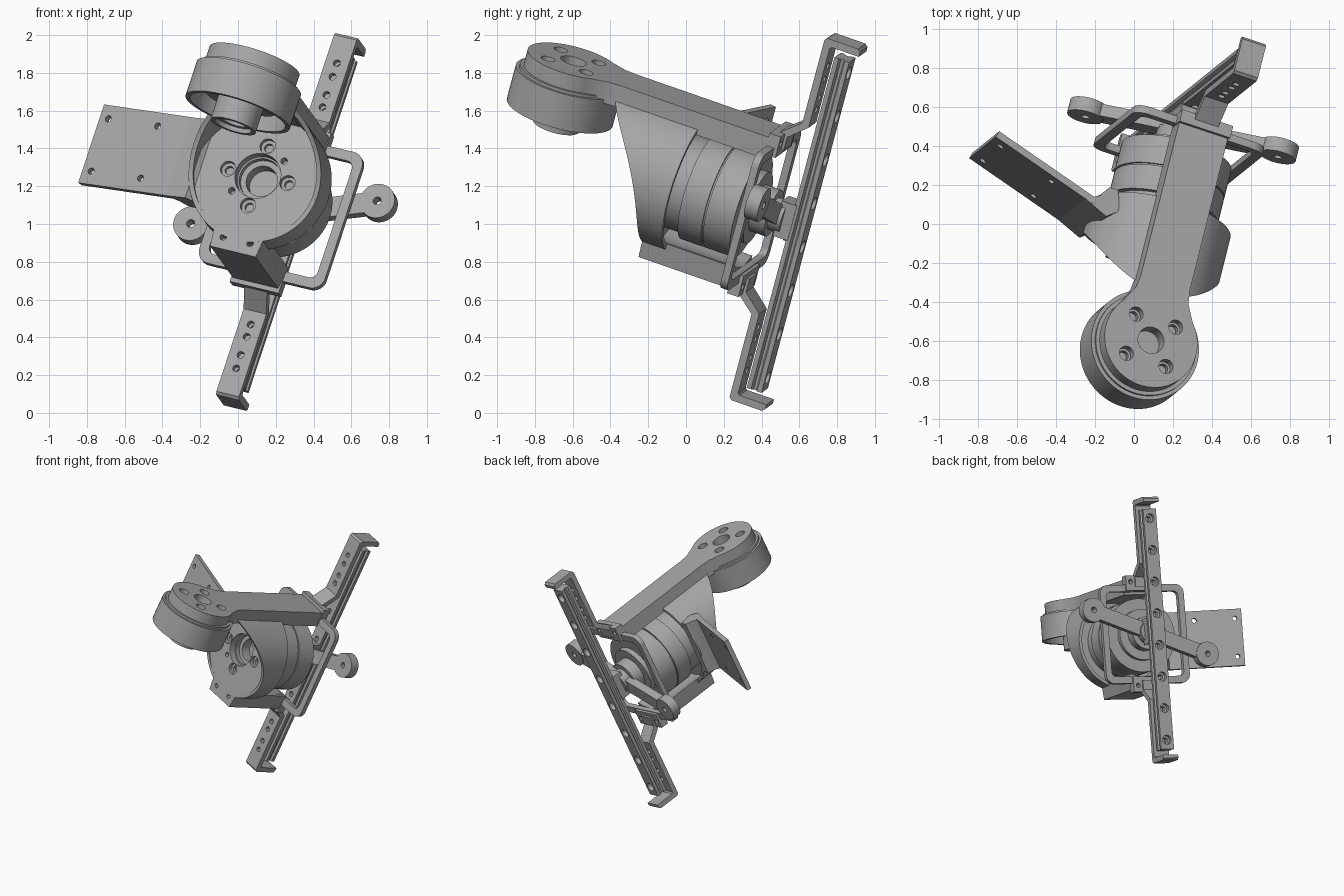
import bpy, bmesh
from math import sin, cos, pi, radians
from mathutils import Vector, Matrix, geometry

cube = bpy.data.objects.get("Cube")
if cube:
    bpy.data.objects.remove(cube)

# Tilted frame of the whole mechanism: motor axis, rail direction, cross axis
motor_axis = Vector((0.23, 0.919, -0.32)).normalized()
rail_axis = Vector((0.307, 0.257, 0.917))
rail_axis = (rail_axis - motor_axis * rail_axis.dot(motor_axis)).normalized()
cross_axis = motor_axis.cross(rail_axis)
FRAME = Matrix((cross_axis, motor_axis, rail_axis)).transposed().to_4x4()
FRAME.translation = (0.105, -0.105, 1.255)

grey = bpy.data.materials.new("machine grey")
grey.use_nodes = True
colour = (0.38, 0.38, 0.38, 1)
grey.diffuse_color = colour
grey.node_tree.nodes["Principled BSDF"].inputs["Base Color"].default_value = colour
parts = []


def place(axis, u, v, w):
    return {"x": (w, u, v), "y": (u, w, v), "z": (u, v, w)}[axis]


def add_prism(bm, pts, axis, lo, hi):
    """Extrude a 2D outline along an axis."""
    a = [bm.verts.new(place(axis, u, v, lo)) for u, v in pts]
    b = [bm.verts.new(place(axis, u, v, hi)) for u, v in pts]
    bm.faces.new(a)
    bm.faces.new(b[::-1])
    for i in range(len(pts)):
        j = (i + 1) % len(pts)
        bm.faces.new((a[i], b[i], b[j], a[j]))


def finish(name, bm):
    bmesh.ops.recalc_face_normals(bm, faces=bm.faces)
    mesh = bpy.data.meshes.new(name)
    bm.to_mesh(mesh)
    bm.free()
    obj = bpy.data.objects.new(name, mesh)
    bpy.context.collection.objects.link(obj)
    mesh.materials.append(grey)
    parts.append(obj)
    return obj


def prism(name, pts, axis, lo, hi):
    bm = bmesh.new()
    add_prism(bm, pts, axis, lo, hi)
    return finish(name, bm)


def arc(cu, cv, r, start=0, end=360, n=48):
    full = end - start == 360
    steps = n if full else n + 1
    return [(cu + r * cos(radians(start + (end - start) * i / n)),
             cv + r * sin(radians(start + (end - start) * i / n))) for i in range(steps)]


def hull(circles):
    """Convex outline wrapped round a set of circles."""
    pts = [p for c in circles for p in arc(*c, n=32)]
    return [pts[i] for i in geometry.convex_hull_2d([Vector(p) for p in pts])]


def rect(u, v):
    return [(-u, -v), (u, -v), (u, v), (-u, v)]


def rounded(u, v, r):
    return hull([(a * (u - r), b * (v - r), r) for a in (-1, 1) for b in (-1, 1)])


def disc(name, axis, cu, cv, r, lo, hi):
    return prism(name, arc(cu, cv, r, n=64), axis, lo, hi)


def cut(obj, outlines, axis, lo, hi):
    """Subtract extruded outlines from a part."""
    bm = bmesh.new()
    for pts in outlines:
        add_prism(bm, pts, axis, lo, hi)
    cutter = finish("cutter", bm)
    parts.remove(cutter)
    cutter.hide_render = True
    mod = obj.modifiers.new("cut", "BOOLEAN")
    mod.operation, mod.solver, mod.object = "DIFFERENCE", "EXACT", cutter
    with bpy.context.temp_override(object=obj, active_object=obj):
        bpy.ops.object.modifier_apply(modifier=mod.name)
    bpy.data.objects.remove(cutter)


def bolt_circle(cu, cv, radius, r, first, count=4):
    return [arc(cu + radius * cos(first + 2 * pi * i / count),
                cv + radius * sin(first + 2 * pi * i / count), r, n=20) for i in range(count)]


# Upper arm with round motor mount
TIP = -0.65
outline = arc(0, TIP, 0.25, 140, 400) + [(0.145, -0.4), (0.135, -0.33), (0.135, 0.53),
                                         (-0.135, 0.53), (-0.135, -0.33), (-0.145, -0.4)]
arm = prism("upper_arm", outline, "z", 0.315, 0.435)
cut(arm, [arc(0, TIP, 0.07)] + bolt_circle(0, TIP, 0.155, 0.026, pi / 4), "z", 0.2, 0.5)
cut(arm, bolt_circle(0, TIP, 0.155, 0.038, pi / 4), "z", 0.385, 0.5)

# Upper motor: open bell, base ring, hollow hub
bell = disc("upper_motor_bell", "z", 0, TIP, 0.29, 0.14, 0.335)
cut(bell, [arc(0, TIP, 0.265)], "z", 0.1, 0.29)
cut(bell, [arc(0, TIP, 0.07)], "z", 0.1, 0.4)
disc("upper_motor_collar", "z", 0, TIP, 0.27, 0.33, 0.35)
stator = disc("upper_motor_stator", "z", 0, TIP, 0.2, 0.2, 0.3)
hub = disc("upper_motor_hub", "z", 0, TIP, 0.125, 0.06, 0.3)
cut(hub, [arc(0, TIP, 0.1)], "z", 0, 0.085)
for body in (stator, hub):
    cut(body, [arc(0, TIP, 0.07)], "z", 0, 0.4)

# Housing tube with swept front edge
bm = bmesh.new()
N = 96
rings = []
for r, front in ((0.37, True), (0.37, False), (0.345, False), (0.345, True)):
    ring = []
    for i in range(N):
        x, z = r * cos(2 * pi * i / N), r * sin(2 * pi * i / N)
        sweep = -0.37 * ((z + 0.37) / 0.74) ** 2.5
        ring.append(bm.verts.new((x, sweep if front else 0.135, z)))
    rings.append(ring)
for k in range(4):
    a, b = rings[k], rings[(k + 1) % 4]
    for i in range(N):
        j = (i + 1) % N
        bm.faces.new((a[i], a[j], b[j], b[i]))
finish("housing_tube", bm)

# Housing face plate with bolt holes
plate = disc("housing_face", "y", 0, 0, 0.35, 0, 0.06)
cut(plate, [arc(0, 0, 0.125)] + bolt_circle(0, 0, 0.17, 0.024, 0)
    + bolt_circle(0, 0, 0.16, 0.018, pi / 4, 2), "y", -0.1, 0.1)
cut(plate, bolt_circle(0, 0, 0.17, 0.042, 0), "y", -0.1, 0.03)

# Main motor
core = disc("main_motor_stator", "y", 0, 0, 0.26, 0.055, 0.21)
cut(core, [arc(0, 0, 0.085)], "y", 0, 0.17)
cut(core, [arc(0, 0, 0.115)], "y", 0, 0.09)
disc("main_motor_front", "y", 0, 0, 0.29, 0.19, 0.325)
disc("main_motor_seam", "y", 0, 0, 0.28, 0.32, 0.34)
disc("main_motor_back", "y", 0, 0, 0.29, 0.335, 0.49)
disc("main_motor_cap", "y", 0, 0, 0.2, 0.48, 0.53)
disc("output_hub", "y", 0, 0, 0.13, 0.5, 0.62)

# Lower beam
beam = prism("lower_beam", [(-0.145, -0.31), (0.145, -0.31), (0.13, -0.435), (-0.13, -0.435)],
             "y", 0, 0.53)
cut(beam, [arc(s * 0.077, -0.37, 0.018, n=20) for s in (-1, 1)], "y", -0.1, 0.06)
cut(beam, [arc(0, 0, 0.335, n=64)], "y", 0.06, 0.6)

# Side mounting plate, turned slightly about the rail axis
side = prism("side_plate", [(-0.215, -0.225), (0.4, -0.225), (0.4, 0.225), (-0.215, 0.225)],
             "y", -0.018, 0.018)
cut(side, [arc(a * 0.16, b * 0.15, 0.018, n=20) for a in (-1, 1) for b in (-1, 1)], "y", -0.1, 0.1)
side.data.transform(Matrix.Translation((-0.797, 0.154, 0.011)) @ Matrix.Rotation(radians(-17), 4, "Z"))
prism("side_plate_bracket", [(-0.47, 0.035), (-0.34, -0.02), (-0.28, 0.03), (-0.31, 0.135),
                             (-0.36, 0.135), (-0.4, 0.075)], "z", -0.215, 0.235)

# Rear frame
frame = prism("rear_frame", rounded(0.36, 0.39, 0.07), "y", 0.525, 0.565)
cut(frame, [rounded(0.31, 0.335, 0.04)], "y", 0.4, 0.7)

# Crank link with round ends
END = (0.475, 0.18)
link = prism("crank_link", hull([(END[0], END[1], 0.055), (-END[0], -END[1], 0.055)]), "y", 0.605, 0.67)
for s, label in ((1, "left"), (-1, "right")):
    eye = disc(label + "_link_eye", "y", s * END[0], s * END[1], 0.095, 0.6, 0.675)
    hole = [arc(s * END[0], s * END[1], 0.022, n=20)]
    cut(eye, hole, "y", 0.5, 0.8)
    cut(link, hole, "y", 0.5, 0.8)
disc("link_centre", "y", 0, 0, 0.09, 0.6, 0.69)

# Rail carriage and grooved rail with countersunk holes
prism("rail_carriage", rect(0.06, 0.1), "y", 0.66, 0.745)
half = [(0.055, 0.735), (0.055, 0.76), (0.04, 0.77), (0.04, 0.785), (0.055, 0.795), (0.055, 0.82)]
rail = prism("rail", half + [(-x, y) for x, y in reversed(half)], "z", -0.95, 0.95)
spots = [-0.875 + 0.25 * i for i in range(8)]
cut(rail, [arc(0, z, 0.02, n=20) for z in spots], "y", 0.6, 0.9)
cut(rail, [arc(0, z, 0.036, n=20) for z in spots], "y", 0.785, 0.9)

# Hooked rail brackets above and below
profile = [(0.555, 0.37), (0.555, 0.46), (0.66, 0.55), (0.66, 1.025), (0.675, 1.04), (0.85, 1.04),
           (0.865, 1.025), (0.865, 1.0), (0.71, 1.0), (0.7, 0.99), (0.7, 0.535), (0.6, 0.445), (0.6, 0.37)]
for s, label in ((1, "upper"), (-1, "lower")):
    hook = prism(label + "_rail_bracket", [(y, s * z) for y, z in profile], "x", -0.065, 0.065)
    cut(hook, [arc(0, s * z, 0.019, n=20) for z in (0.625, 0.695, 0.8, 0.877)], "y", 0.62, 0.73)
    tab = prism(label + "_frame_tab", [(x, s * z) for x, z in
                ((-0.14, 0.34), (0.14, 0.34), (0.14, 0.46), (-0.14, 0.46))], "y", 0.52, 0.585)
    cut(tab, [arc(a * 0.1, s * 0.41, 0.018, n=20) for a in (-1, 1)], "y", 0.4, 0.7)

# Stand every part in the tilted frame and shade
bpy.ops.object.select_all(action="DESELECT")
for obj in parts:
    obj.data.transform(FRAME)
    obj.select_set(True)
bpy.context.view_layer.objects.active = parts[0]
bpy.ops.object.shade_smooth_by_angle(angle=radians(30))
